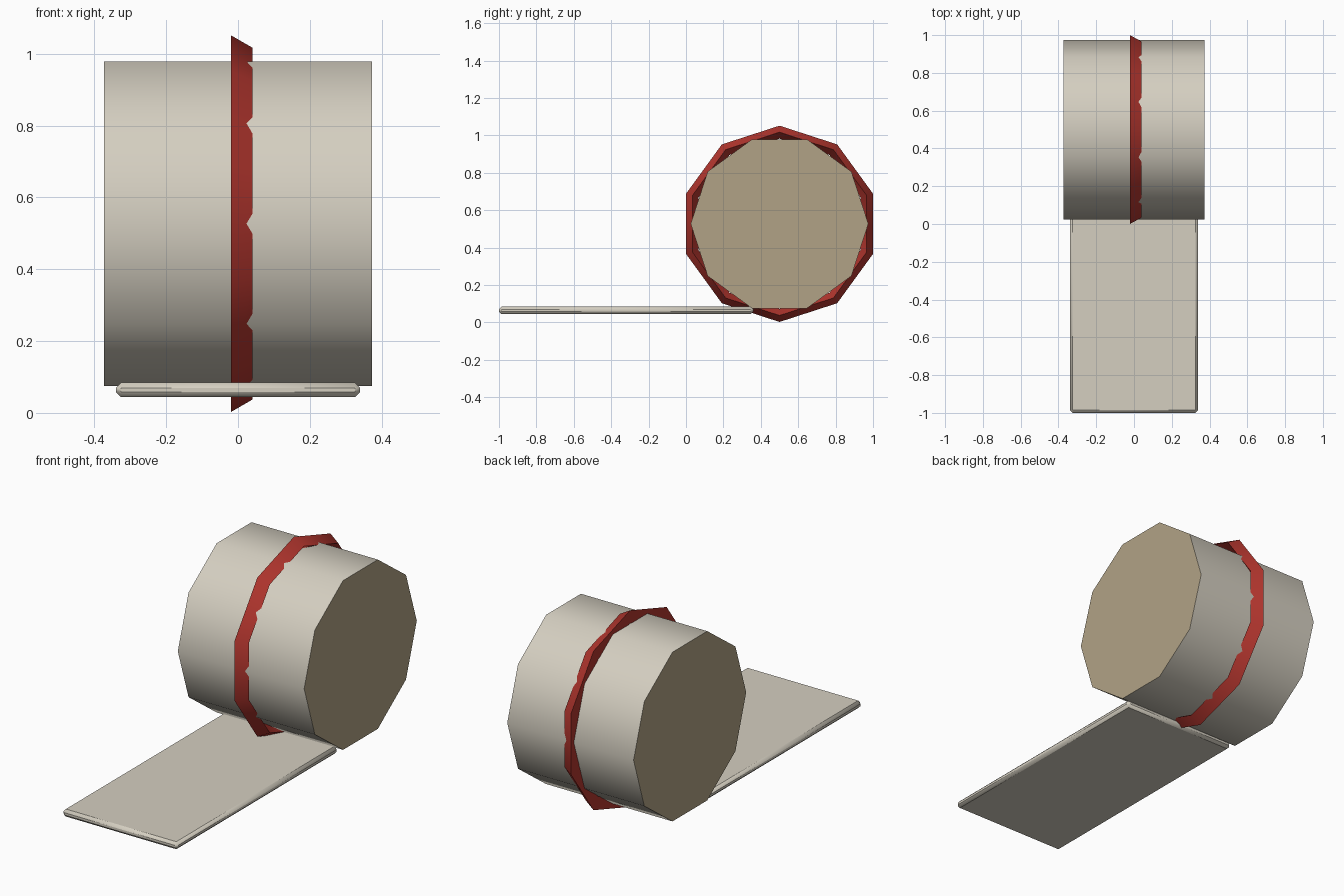
import bpy
import bmesh
from math import cos, sin, pi, radians

if "Cube" in bpy.data.objects:
    bpy.data.objects.remove(bpy.data.objects["Cube"])

SIDES = 10
CENTRE_Y, CENTRE_Z = 0.5, 0.527


def material(name, colour):
    mat = bpy.data.materials.new(name)
    mat.use_nodes = True
    mat.diffuse_color = (*colour, 1)
    mat.node_tree.nodes["Principled BSDF"].inputs["Base Color"].default_value = (*colour, 1)
    return mat


def finish(name, bm, mats):
    bmesh.ops.recalc_face_normals(bm, faces=bm.faces)
    mesh = bpy.data.meshes.new(name)
    bm.to_mesh(mesh)
    bm.free()
    for mat in mats:
        mesh.materials.append(mat)
    obj = bpy.data.objects.new(name, mesh)
    bpy.context.collection.objects.link(obj)
    bpy.ops.object.select_all(action='DESELECT')
    obj.select_set(True)
    bpy.context.view_layer.objects.active = obj
    bpy.ops.object.shade_smooth_by_angle(angle=radians(40))
    return obj


def ring(bm, x, radius, phase):
    """Ten-sided ring of vertices around the x axis of the drum."""
    angles = [phase + 2 * pi * i / SIDES for i in range(SIDES)]
    return [bm.verts.new((x, CENTRE_Y + radius * cos(a), CENTRE_Z + radius * sin(a)))
            for a in angles]


def bridge(bm, a, b):
    for i in range(SIDES):
        j = (i + 1) % SIDES
        bm.faces.new((a[i], a[j], b[j], b[i]))


beige = material("warm beige", (0.66, 0.62, 0.53))
tan = material("tan", (0.44, 0.365, 0.238))
red = material("deep red", (0.445, 0.036, 0.027))

# Drum: smooth sides with flat tan ends
bm = bmesh.new()
ends = [ring(bm, x, 0.475, 0) for x in (-0.373, 0.373)]
bridge(bm, *ends)
for end in ends:
    bm.faces.new(end).material_index = 1
finish("drum", bm, [beige, tan])

# Band: triangular section swept around the drum
bm = bmesh.new()
loops = [ring(bm, 0.04 * cos(a), 0.49 + 0.04 * sin(a), pi / 2)
         for a in (0, 2 * pi / 3, 4 * pi / 3)]
for i in range(3):
    bridge(bm, loops[i], loops[(i + 1) % 3])
finish("band", bm, [red])

# Flat strip: thin chamfered slab under the drum
bm = bmesh.new()
bmesh.ops.create_cube(bm, size=1)
bmesh.ops.scale(bm, vec=(0.68, 1.36, 0.04), verts=bm.verts)
bmesh.ops.translate(bm, vec=(0, -0.32, 0.064), verts=bm.verts)
bmesh.ops.bevel(bm, geom=bm.edges[:], offset=0.014, segments=1,
                affect='EDGES', profile=0.5)
finish("flat_strip", bm, [beige])
